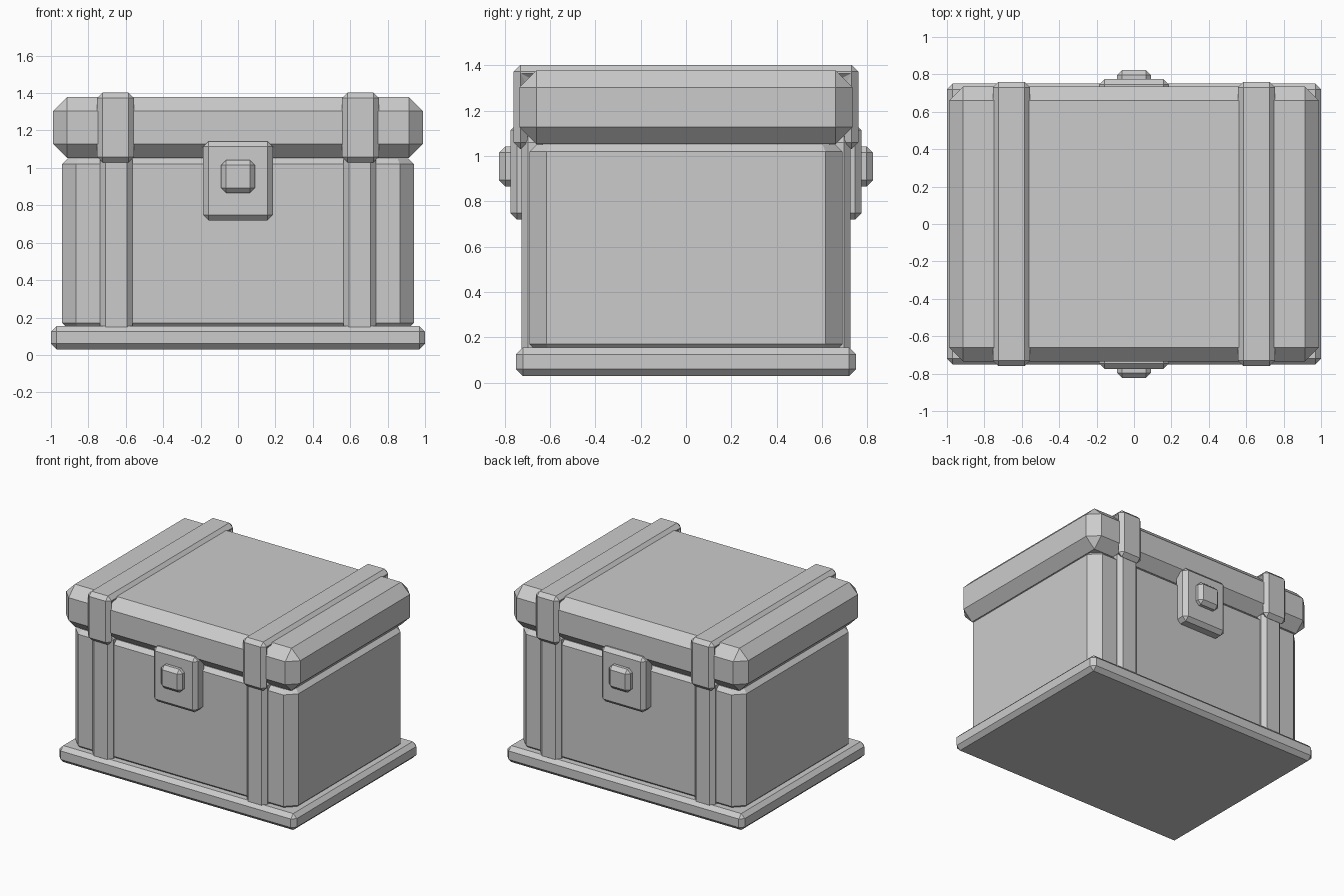
import bpy, bmesh

if "Cube" in bpy.data.objects:
    bpy.data.objects.remove(bpy.data.objects["Cube"])


def finish(bm, name):
    bmesh.ops.recalc_face_normals(bm, faces=bm.faces)
    me = bpy.data.meshes.new(name)
    bm.to_mesh(me)
    bm.free()
    ob = bpy.data.objects.new(name, me)
    bpy.context.collection.objects.link(ob)
    return ob


def chamfer(bm, edges, width):
    bmesh.ops.bevel(bm, geom=list(edges), offset=width, offset_type='OFFSET',
                    segments=1, profile=0.5, affect='EDGES', clamp_overlap=True)


def box(name, x, y, z, width, corner=None):
    """Chamfered box from (min, max) ranges; corner = wider vertical chamfer."""
    bm = bmesh.new()
    bmesh.ops.create_cube(bm, size=1)
    for v in bm.verts:
        v.co = [r[0] if c < 0 else r[1] for r, c in zip((x, y, z), v.co)]
    if corner:
        chamfer(bm, [e for e in bm.edges
                     if abs(e.verts[0].co.z - e.verts[1].co.z) > 0.1], corner)
        chamfer(bm, [e for e in bm.edges
                     if abs(e.verts[0].co.z - e.verts[1].co.z) < 0.01], width)
    else:
        chamfer(bm, bm.edges, width)
    return finish(bm, name)


def extrude_x(name, profile, x0, x1, width):
    """Extrude a (y, z) outline along x and chamfer every edge."""
    bm = bmesh.new()
    face = bm.faces.new([bm.verts.new((x0, y, z)) for y, z in profile])
    res = bmesh.ops.extrude_face_region(bm, geom=[face])
    for v in res['geom']:
        if isinstance(v, bmesh.types.BMVert):
            v.co.x = x1
    bmesh.ops.recalc_face_normals(bm, faces=bm.faces)
    chamfer(bm, bm.edges, width)
    return finish(bm, name)


def mirror(ob, x=False, y=False):
    m = ob.modifiers.new("mirror", 'MIRROR')
    m.use_axis = (x, y, False)
    m.use_mirror_merge = False


# Base slab, body and lid
box("base", (-1, 1), (-0.75, 0.75), (0.03, 0.155), 0.03)
box("body", (-0.94, 0.94), (-0.69, 0.69), (0.14, 1.05), 0.03, corner=0.075)
box("lid", (-0.988, 0.988), (-0.735, 0.735), (1.053, 1.378), 0.075)

# Straps on the body, front and back
strap = box("body_strap", (0.563, 0.738), (-0.726, -0.63), (0.12, 1.09), 0.03)
mirror(strap, x=True, y=True)

# Bands wrapped over the lid
o, i = 0.76, 0.70
u = [(-o, 1.03), (-o, 1.402), (o, 1.402), (o, 1.03),
     (i, 1.03), (i, 1.335), (-i, 1.335), (-i, 1.03)]
mirror(extrude_x("lid_band", u, 0.556, 0.753, 0.029), x=True)

# Latch plate and button, front and back
plate = box("latch_plate", (-0.186, 0.186), (-0.774, -0.65), (0.72, 1.142), 0.028)
mirror(plate, y=True)
button = box("latch_button", (-0.09, 0.09), (-0.824, -0.72), (0.866, 1.042), 0.027)
mirror(button, y=True)
